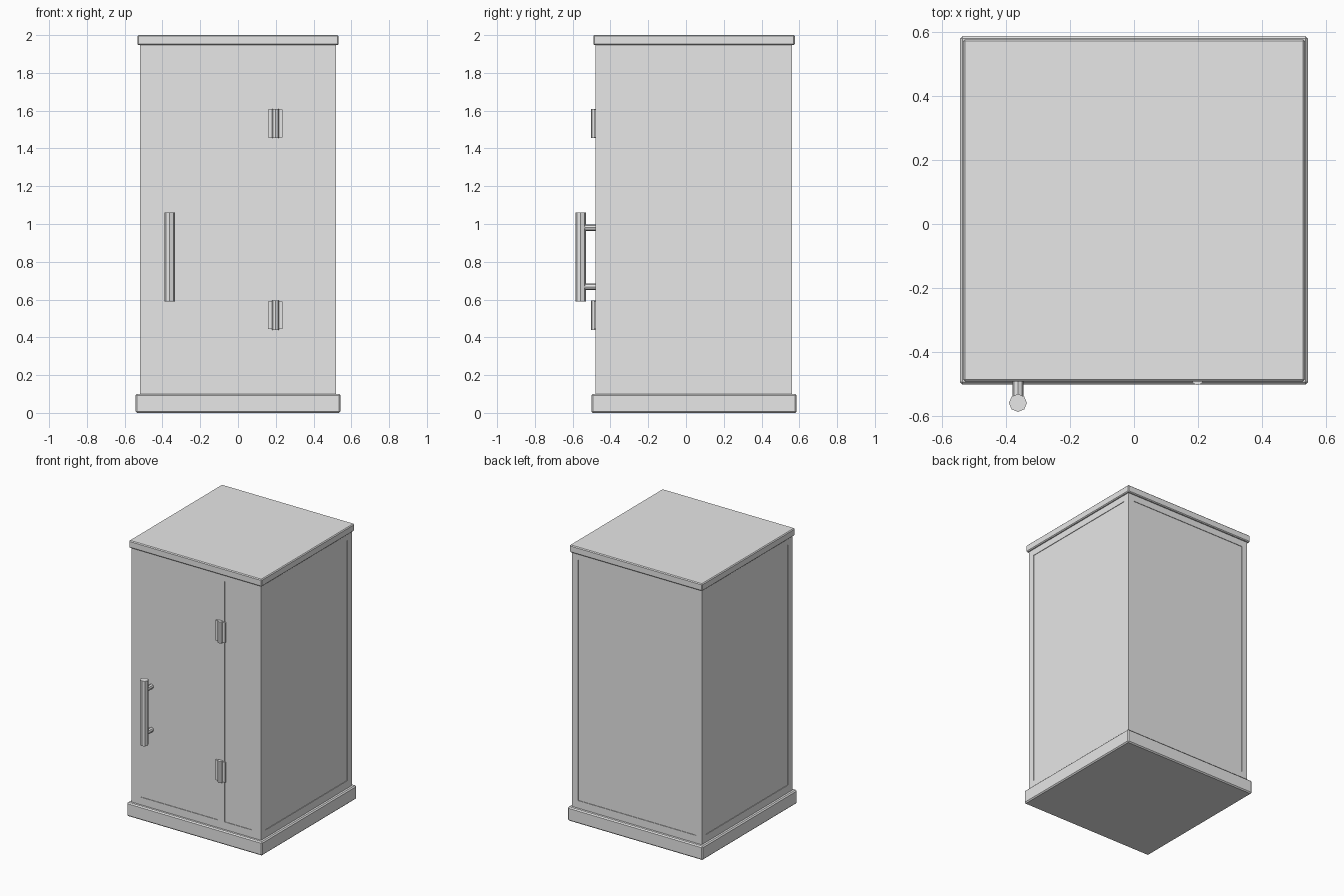
import bpy
import math

if "Cube" in bpy.data.objects:
    bpy.data.objects.remove(bpy.data.objects["Cube"])

grey = bpy.data.materials.new("plain grey")
grey.diffuse_color = (0.8, 0.8, 0.8, 1)
grey.use_nodes = True
grey.node_tree.nodes["Principled BSDF"].inputs["Base Color"].default_value = grey.diffuse_color


def box(name, x, y, z, bevel=0):
    """Box from (min, max) ranges, with an optional chamfer."""
    bpy.ops.mesh.primitive_cube_add(
        size=1, location=[(r[0] + r[1]) / 2 for r in (x, y, z)])
    ob = bpy.context.object
    ob.name = name
    ob.scale = [r[1] - r[0] for r in (x, y, z)]
    bpy.ops.object.transform_apply(location=False, rotation=False, scale=True)
    ob.data.materials.append(grey)
    if bevel:
        mod = ob.modifiers.new("chamfer", 'BEVEL')
        mod.width = bevel
        mod.segments = 1
    return ob


def rod(name, loc, radius, length, along_y=False):
    """Eight-sided rod along z or y."""
    bpy.ops.mesh.primitive_cylinder_add(
        vertices=8, radius=radius, depth=length, location=loc,
        rotation=(math.pi / 2 if along_y else 0, 0, 0))
    ob = bpy.context.object
    ob.name = name
    ob.data.materials.append(grey)
    return ob


FRONT, BACK, SIDE = -0.478, 0.562, 0.52
DEPTH = 0.004  # recess of the panels

# Plinth, cabin body and roof
box("base", (-0.543, 0.543), (-0.501, 0.586), (0, 0.1), 0.008)
body = box("cabin_body", (-SIDE, SIDE), (FRONT, BACK), (0.09, 1.96))
box("roof", (-0.533, 0.533), (-0.491, 0.576), (1.947, 2.0), 0.006)

# Shallow recesses for the door, the fixed front panel, sides and back
tall = (0.155, 1.9)
front_y = (FRONT - 0.05, FRONT + DEPTH)
panel_y = (FRONT + 0.048, BACK - 0.048)
recesses = [
    ("door_recess", (-0.45, 0.17), front_y, tall),
    ("front_panel_recess", (0.226, 0.445), front_y, tall),
    ("right_recess", (SIDE - DEPTH, SIDE + 0.05), panel_y, tall),
    ("left_recess", (-SIDE - 0.05, -SIDE + DEPTH), panel_y, tall),
    ("back_recess", (-0.472, 0.472), (BACK - DEPTH, BACK + 0.05), tall),
]
for name, x, y, z in recesses:
    cutter = box(name, x, y, z)
    mod = body.modifiers.new(name, 'BOOLEAN')
    mod.operation = 'DIFFERENCE'
    mod.solver = 'EXACT'
    mod.object = cutter
    bpy.context.view_layer.objects.active = body
    bpy.ops.object.modifier_apply(modifier=mod.name)
    bpy.data.objects.remove(cutter, do_unlink=True)

# Hinges: a flat plate with a round knuckle
for label, z in (("lower", 0.518), ("upper", 1.532)):
    box(label + "_hinge_plate", (0.16, 0.236), (-0.486, -0.47),
        (z - 0.073, z + 0.073))
    rod(label + "_hinge_knuckle", (0.198, -0.484, z), 0.019, 0.156)

# Door handle: upright bar on two posts
rod("handle_bar", (-0.362, -0.558, 0.825), 0.028, 0.472)
for label, z in (("lower", 0.667), ("upper", 0.981)):
    rod(label + "_handle_post", (-0.362, -0.512, z), 0.017, 0.09, True)
